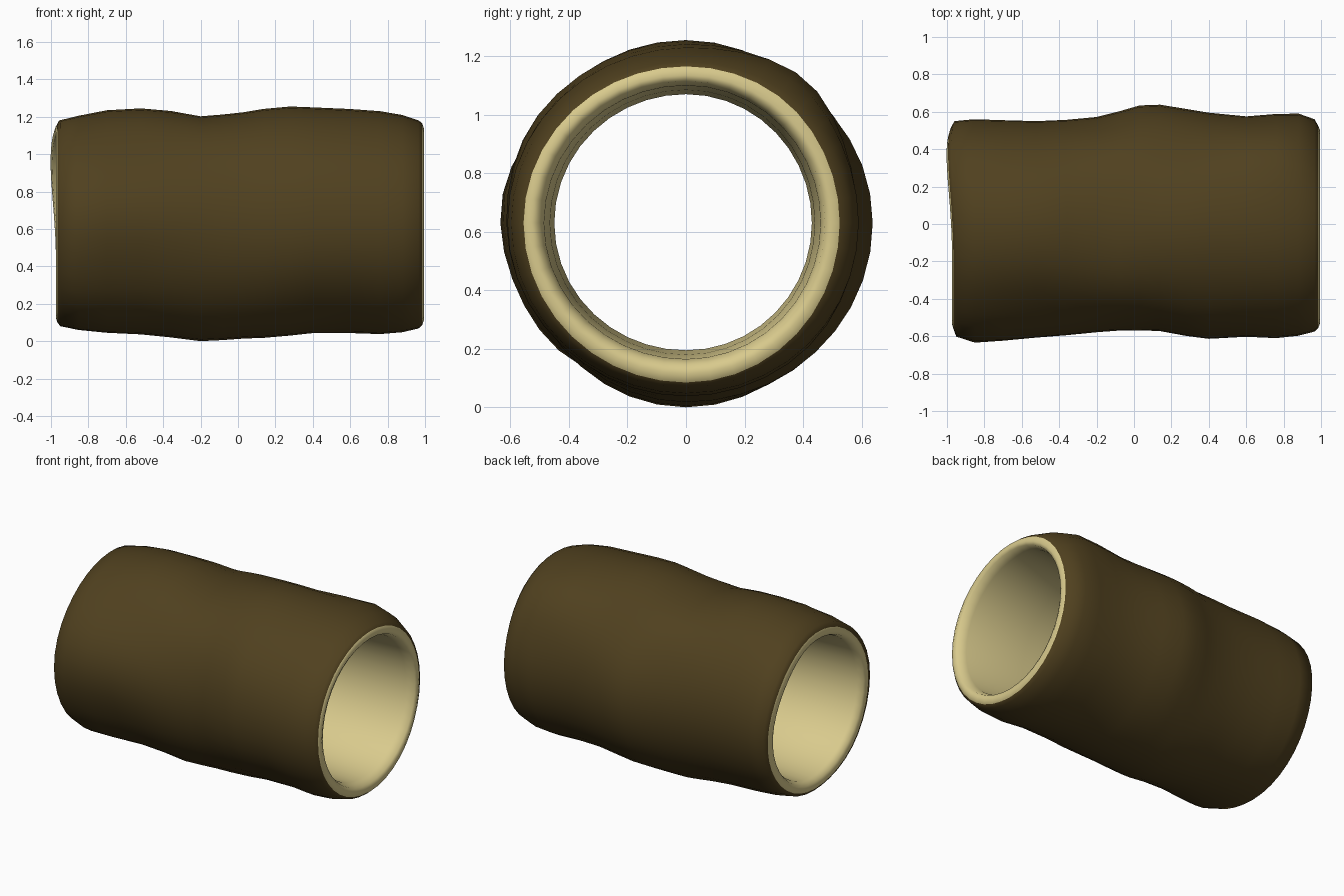
import bpy, bmesh, math

# Outer bark outline: x, top z, bottom z, back y, front -y
BARK = [
    (-0.965, 1.15, 0.10, 0.52, 0.56), (-0.95, 1.18, 0.08, 0.55, 0.60),
    (-0.85, 1.205, 0.06, 0.56, 0.63), (-0.70, 1.235, 0.045, 0.555, 0.625),
    (-0.52, 1.245, 0.036, 0.55, 0.615), (-0.36, 1.23, 0.02, 0.557, 0.60),
    (-0.20, 1.20, 0.0, 0.572, 0.58), (-0.08, 1.21, 0.006, 0.602, 0.57),
    (0.03, 1.223, 0.014, 0.634, 0.568), (0.14, 1.242, 0.018, 0.638, 0.572),
    (0.28, 1.255, 0.03, 0.615, 0.597), (0.40, 1.25, 0.043, 0.595, 0.612),
    (0.60, 1.24, 0.043, 0.575, 0.602), (0.76, 1.228, 0.038, 0.588, 0.61),
    (0.88, 1.208, 0.048, 0.59, 0.597), (0.965, 1.18, 0.068, 0.56, 0.575),
    (0.985, 1.165, 0.085, 0.525, 0.555),
]
# Rounded rims and hollow, from right end to left end
HOLLOW = [
    (0.995, 1.135, 0.115, 0.50, 0.53), (0.985, 1.115, 0.145, 0.475, 0.505),
    (0.93, 1.10, 0.165, 0.46, 0.485), (0.50, 1.085, 0.18, 0.44, 0.465),
    (0.0, 1.07, 0.195, 0.43, 0.45), (-0.50, 1.08, 0.19, 0.435, 0.465),
    (-0.93, 1.09, 0.17, 0.45, 0.49), (-0.965, 1.10, 0.15, 0.465, 0.51),
    (-0.972, 1.125, 0.12, 0.495, 0.54),
]
# Soft swellings and dents in the bark: x, angle in degrees, height
BUMPS = [
    (-0.55, 47, -0.012), (-0.15, 52, 0.03), (0.2, 48, -0.017), (0.72, 50, 0.045),
    (-0.85, 48, 0.01), (-0.5, 136, -0.03), (-0.9, 138, -0.012), (-0.18, 128, 0.018),
    (0.4, 150, 0.012), (-0.8, 172, 0.008), (-0.55, 202, -0.026), (-0.88, 226, 0.018),
    (-0.4, 232, -0.008), (0.5, 228, -0.015), (0.6, 318, 0.008),
]
SEGS, CZ = 40, 0.63


def material(name, rgb):
    m = bpy.data.materials.new(name)
    m.diffuse_color = (*rgb, 1)
    return m


def bumps(x, a):
    total = 0
    for bx, deg, h in BUMPS:
        da = (math.degrees(a) - deg + 180) % 360 - 180
        total += h * math.exp(-((x - bx) / 0.25) ** 2 - (da / 22) ** 2)
    return total


def section(bm, row, bark):
    """One closed loop of the log, blended between its four extents."""
    x, top, bottom, back, front = row
    loop = []
    for i in range(SEGS):
        a = 2 * math.pi * i / SEGS
        c, s = math.cos(a), math.sin(a)
        ry = back if c > 0 else front
        rz = top - CZ if s > 0 else CZ - bottom
        r = ry * c * c + rz * s * s
        # swellings, fading out at the rims
        if bark:
            r += bumps(x, a) * min(1, 0.3 + (1 - abs(x)) * 5)
        # the left end leans outward at the upper back
        lean = 0.03 * max(0, math.cos(a - math.radians(42))) ** 4
        dx = lean * max(0, (-x - 0.7) / 0.27)
        loop.append(bm.verts.new((x - dx, r * c, CZ + r * s)))
    return loop


# Hollow log: bark, rims and inner wood as one closed tube
bm = bmesh.new()
loops = [section(bm, row, True) for row in BARK]
loops += [section(bm, row, False) for row in HOLLOW]
for k, a in enumerate(loops):
    b = loops[(k + 1) % len(loops)]
    for i in range(SEGS):
        j = (i + 1) % SEGS
        f = bm.faces.new((a[i], a[j], b[j], b[i]))
        f.material_index = 0 if k < len(BARK) - 1 else 1
        f.smooth = True
bmesh.ops.recalc_face_normals(bm, faces=bm.faces)
mesh = bpy.data.meshes.new("hollow_log")
bm.to_mesh(mesh)
bm.free()
mesh.materials.append(material("dark bark", (0.08, 0.052, 0.0135)))
mesh.materials.append(material("pale wood", (0.69, 0.59, 0.265)))
log = bpy.data.objects.new("hollow_log", mesh)
bpy.context.collection.objects.link(log)
